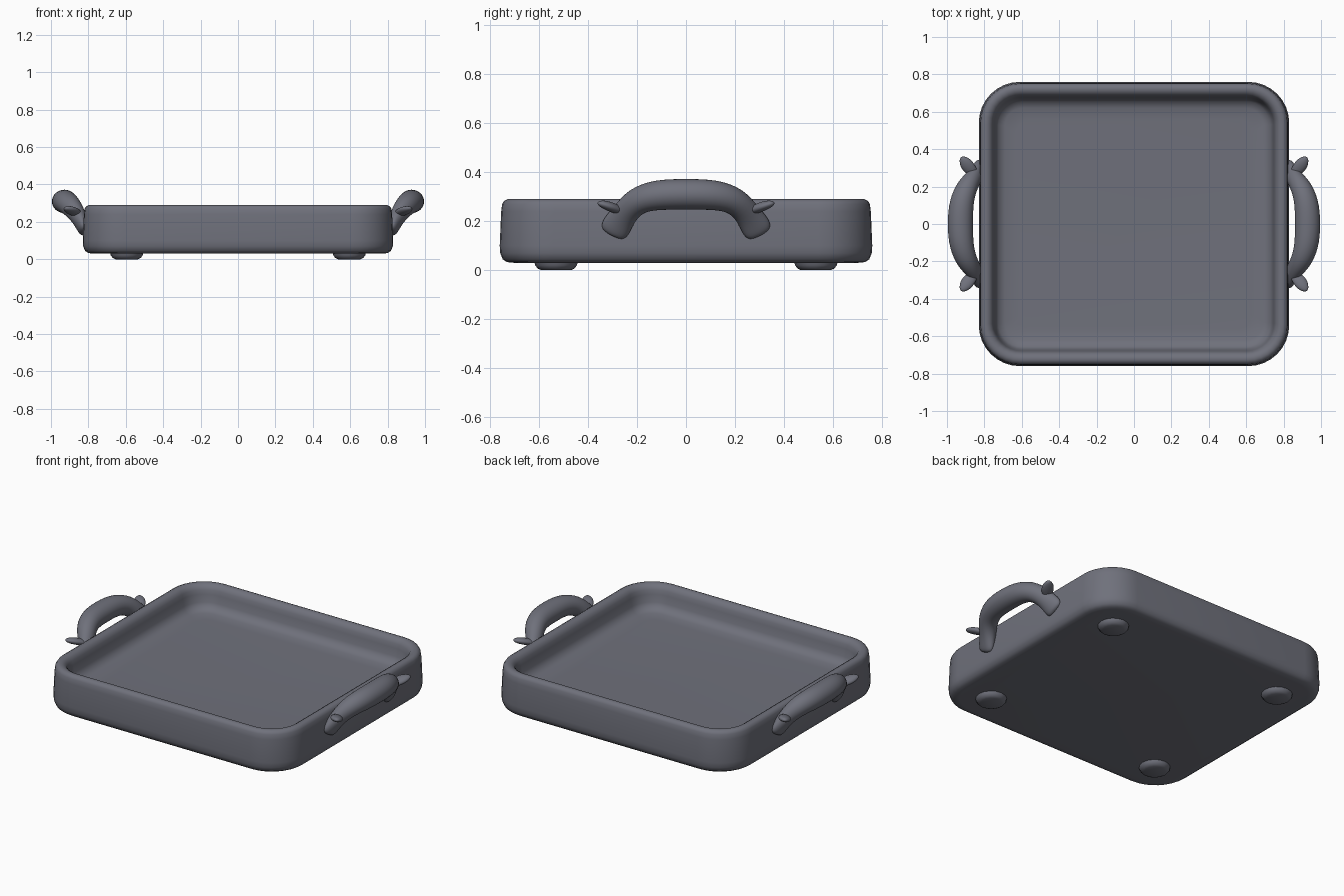
import bpy, bmesh, math
from mathutils import Vector

cube = bpy.data.objects.get("Cube")
if cube:
    bpy.data.objects.remove(cube, do_unlink=True)

slate = bpy.data.materials.new("slate_grey")
slate.use_nodes = True
slate.diffuse_color = (0.16, 0.165, 0.2, 1)
slate.node_tree.nodes["Principled BSDF"].inputs["Base Color"].default_value = slate.diffuse_color


def loft(name, rings, subdivide=0):
    """Skin a list of closed rings and cap both ends."""
    bm = bmesh.new()
    loops = [[bm.verts.new(p) for p in ring] for ring in rings]
    for a, b in zip(loops, loops[1:]):
        for i in range(len(a)):
            j = (i + 1) % len(a)
            bm.faces.new((a[i], a[j], b[j], b[i]))
    bm.faces.new(loops[0][::-1])
    bm.faces.new(loops[-1])
    bmesh.ops.recalc_face_normals(bm, faces=bm.faces)
    mesh = bpy.data.meshes.new(name)
    bm.to_mesh(mesh)
    bm.free()
    obj = bpy.data.objects.new(name, mesh)
    bpy.context.collection.objects.link(obj)
    mesh.materials.append(slate)
    bpy.ops.object.select_all(action="DESELECT")
    obj.select_set(True)
    bpy.context.view_layer.objects.active = obj
    if subdivide:
        mod = obj.modifiers.new("smooth", "SUBSURF")
        mod.levels = mod.render_levels = subdivide
        bpy.ops.object.modifier_apply(modifier=mod.name)
    bpy.ops.object.shade_smooth_by_angle(angle=math.radians(50))
    return obj


def rounded_rect(inset, z, steps=8):
    radius = max(0.22 - inset * 0.9, 0.08)
    hx, hy = 0.83 - inset - radius, 0.76 - inset - radius
    ring = []
    for k, (sx, sy) in enumerate([(1, 1), (-1, 1), (-1, -1), (1, -1)]):
        for i in range(steps + 1):
            a = (k + i / steps) * math.pi / 2
            ring.append((sx * hx + radius * math.cos(a), sy * hy + radius * math.sin(a), z))
    return ring


def tube(name, path, subdivide=2, sides=8):
    """Sweep an ellipse; each path entry is (point, width, height)."""
    points = [Vector(p) for p, _, _ in path]
    rings = []
    for i, (_, w, h) in enumerate(path):
        t = (points[min(i + 1, len(path) - 1)] - points[max(i - 1, 0)]).normalized()
        side = (Vector((1, 0, 0)) - t * t.x).normalized()
        up = t.cross(side)
        rings.append([points[i] + side * w * math.cos(a) + up * h * math.sin(a)
                      for a in (2 * math.pi * n / sides for n in range(sides))])
    return loft(name, rings, subdivide)


# Tray: rounded outer wall, soft rim, sloping inner wall and sunken floor
tray_profile = [(0.06, 0.03), (0.03, 0.033), (0.012, 0.045), (0.002, 0.07), (0, 0.1),
                (0.006, 0.24), (0.01, 0.27), (0.018, 0.283), (0.032, 0.29), (0.05, 0.288),
                (0.066, 0.278), (0.076, 0.26), (0.082, 0.235), (0.09, 0.19),
                (0.105, 0.16), (0.14, 0.147), (0.2, 0.143)]
loft("tray", [rounded_rect(inset, z) for inset, z in tray_profile])

# Feet: shallow round pads under the corners
for sx, left_right in ((1, "left"), (-1, "right")):
    for sy, front_back in ((1, "back"), (-1, "front")):
        rings = [[(sx * 0.595 + r * math.cos(a), sy * 0.53 + r * math.sin(a), z)
                  for a in (math.tau * n / 16 for n in range(16))]
                 for r, z in ((0.06, 0), (0.075, 0.007), (0.085, 0.02), (0.09, 0.04))]
        loft(f"{front_back}_{left_right}_foot", rings)

# Handles: arched grip, spread ends against the wall, leaf spurs
half_arch = [((0.825, 0.305, 0.14), 0.02, 0.05), ((0.83, 0.29, 0.17), 0.035, 0.07),
             ((0.85, 0.255, 0.225), 0.047, 0.058), ((0.892, 0.205, 0.285), 0.062, 0.062),
             ((0.924, 0.12, 0.309), 0.072, 0.069)]
for s, left_right in ((1, "left"), (-1, "right")):
    arch = [((s * x, y, z), w, h) for (x, y, z), w, h in half_arch]
    middle = [((s * 0.93, 0, 0.31), 0.076, 0.069)]
    arch += middle + [((x, -y, z), w, h) for (x, y, z), w, h in arch[::-1]]
    tube(f"{left_right}_handle", arch)
    for d, front_back in ((1, "back"), (-1, "front")):
        leaf = [((s * 0.84, d * 0.25, 0.235), 0.02, 0.014),
                ((s * 0.87, d * 0.285, 0.25), 0.036, 0.022),
                ((s * 0.9, d * 0.325, 0.265), 0.042, 0.022),
                ((s * 0.925, d * 0.36, 0.275), 0.012, 0.01)]
        tube(f"{front_back}_{left_right}_leaf", leaf)
